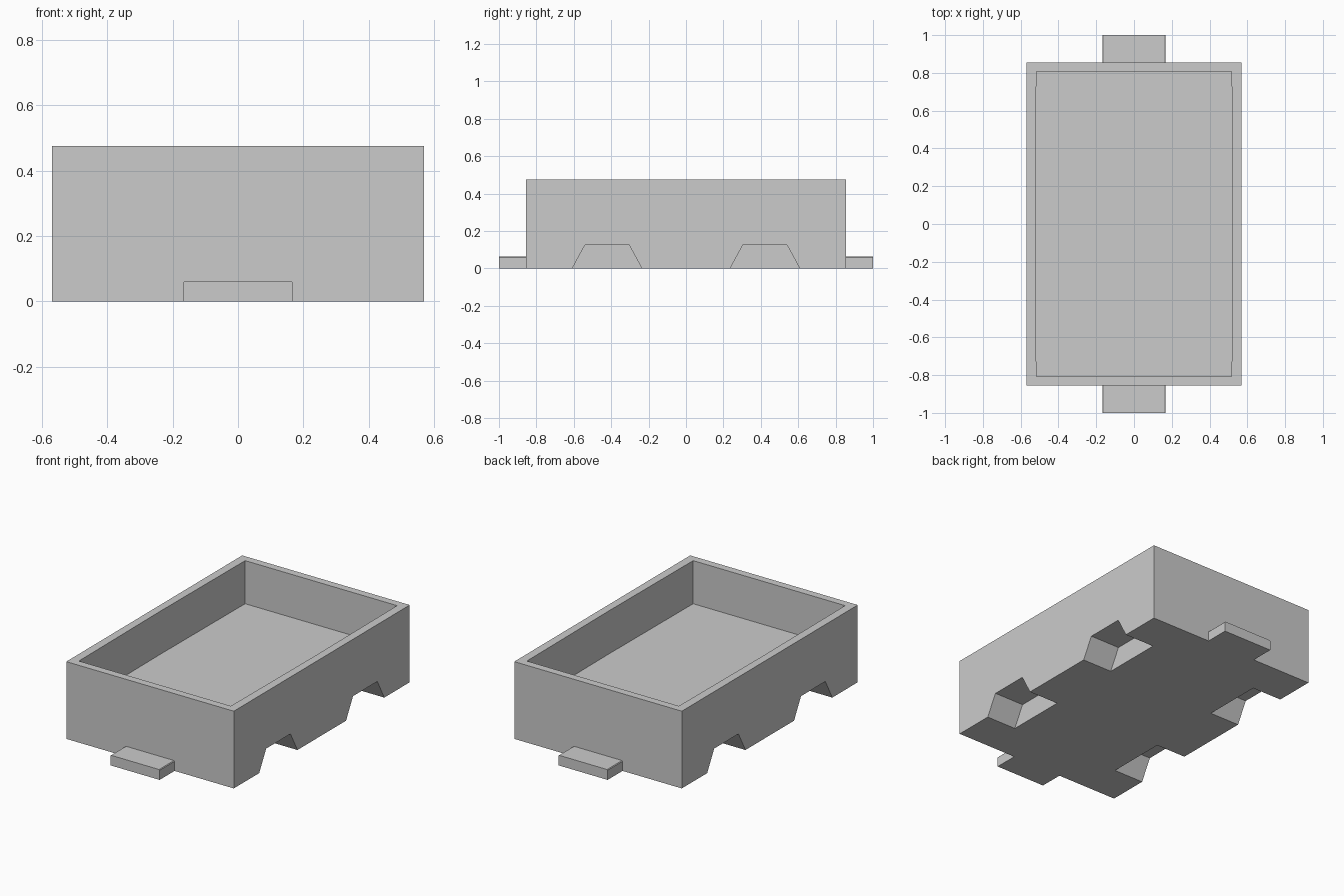
import bpy, bmesh
from mathutils import Vector

if "Cube" in bpy.data.objects:
    bpy.data.objects.remove(bpy.data.objects["Cube"])


def prism(name, points, place, a, b):
    """Extrude a closed 2D profile between a and b; place maps (u, v, depth) to xyz."""
    bm = bmesh.new()
    face = bm.faces.new([bm.verts.new(place(u, v, a)) for u, v in points])
    ext = bmesh.ops.extrude_face_region(bm, geom=[face])
    verts = [g for g in ext["geom"] if isinstance(g, bmesh.types.BMVert)]
    bmesh.ops.translate(bm, verts=verts, vec=Vector(place(0, 0, b)) - Vector(place(0, 0, a)))
    bmesh.ops.recalc_face_normals(bm, faces=bm.faces)
    mesh = bpy.data.meshes.new(name)
    bm.to_mesh(mesh)
    bm.free()
    obj = bpy.data.objects.new(name, mesh)
    bpy.context.collection.objects.link(obj)
    return obj


def along_z(u, v, d):
    return (u, v, d)


def along_x(u, v, d):
    return (d, u, v)


def along_y(u, v, d):
    return (u, d, v)


def cut(target, cutter):
    """Subtract the cutter and discard it."""
    mod = target.modifiers.new("cut", 'BOOLEAN')
    mod.operation = 'DIFFERENCE'
    mod.solver = 'EXACT'
    mod.object = cutter
    bpy.context.view_layer.objects.active = target
    bpy.ops.object.modifier_apply(modifier=mod.name)
    bpy.data.objects.remove(cutter)


# Outer body block
W, L, H = 0.57, 0.855, 0.475
body = prism("wagon_body", [(-W, -L), (W, -L), (W, L), (-W, L)], along_z, 0, H)

# Open tray, its long walls bowed very slightly outwards
w, l = 0.517, 0.808
tray = [(-w, -l), (w, -l), (w + 0.005, 0), (w, l), (-w, l), (-w - 0.005, 0)]
cut(body, prism("tray_cutter", tray, along_z, 0.21, H + 0.1))

# Trapezoid wheel recesses, two per side
for side in (-1, 1):
    for yc in (-0.422, 0.422):
        slope = 0.07 / 0.125
        low = 0.185 + 0.05 * slope
        arch = [(yc - low, -0.05), (yc + low, -0.05), (yc + 0.118, 0.125), (yc - 0.118, 0.125)]
        cut(body, prism("wheel_recess_cutter", arch, along_x, side * 0.37, side * (W + 0.1)))

# Coupling plates at both ends
t, h, c = 0.167, 0.063, 0.004
plate = [(-t, 0), (t, 0), (t, h - c), (t - c, h), (-t + c, h), (-t, h - c)]
for name, side in (("front_coupling", -1), ("rear_coupling", 1)):
    prism(name, plate, along_y, side * L, side * 1.0)
